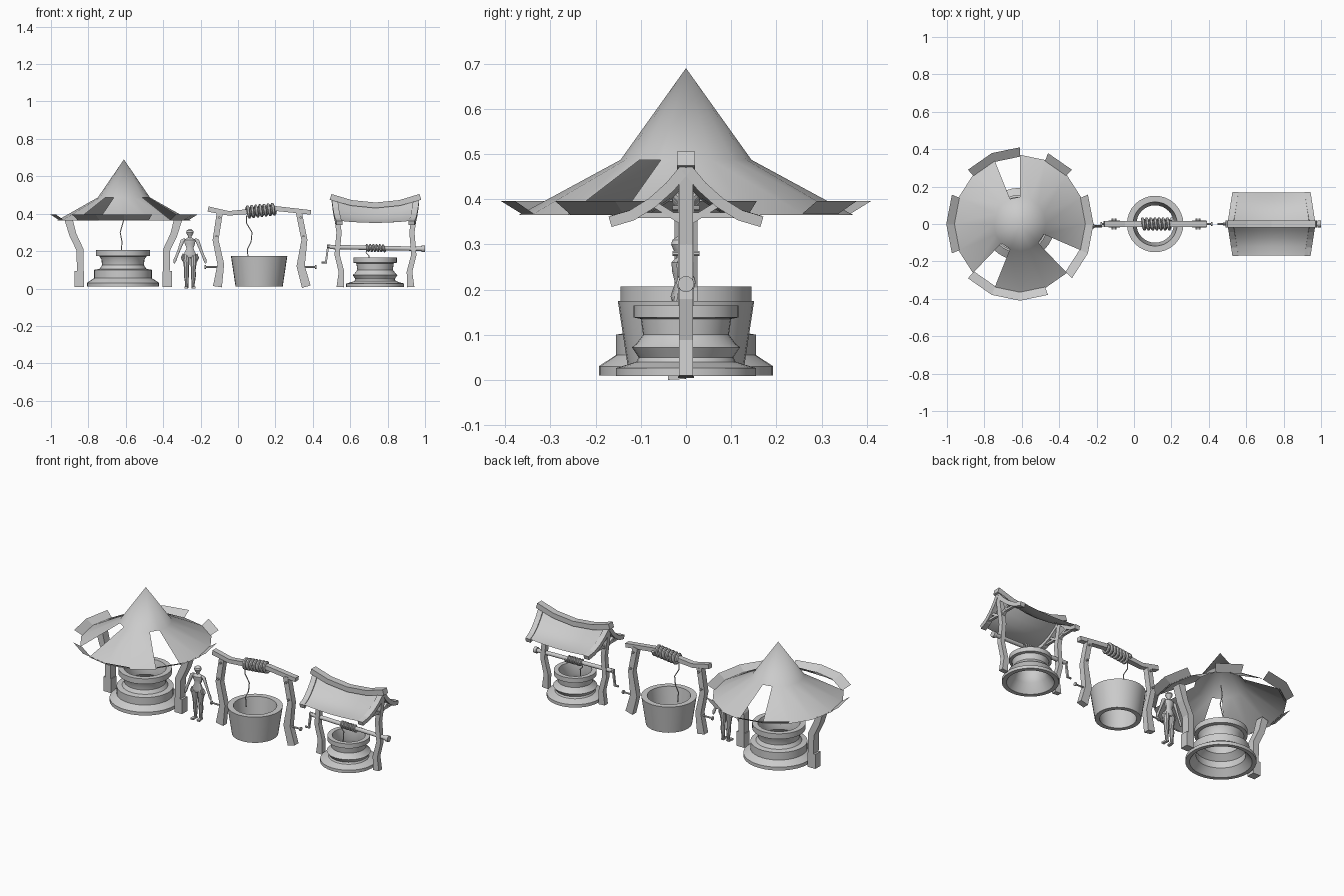
import bpy, bmesh, math
from mathutils import Vector

cube = bpy.data.objects.get("Cube")
if cube:
    bpy.data.objects.remove(cube)

stone = bpy.data.materials.new("plain grey")
stone.use_nodes = True
GREY = (0.6, 0.6, 0.6, 1)
stone.diffuse_color = GREY
stone.node_tree.nodes["Principled BSDF"].inputs["Base Color"].default_value = GREY


def finish(name, bm, smooth=False):
    bmesh.ops.recalc_face_normals(bm, faces=bm.faces)
    mesh = bpy.data.meshes.new(name)
    bm.to_mesh(mesh)
    bm.free()
    mesh.materials.append(stone)
    ob = bpy.data.objects.new(name, mesh)
    bpy.context.collection.objects.link(ob)
    if smooth:
        bpy.ops.object.select_all(action='DESELECT')
        ob.select_set(True)
        bpy.context.view_layer.objects.active = ob
        bpy.ops.object.shade_smooth_by_angle(angle=math.radians(35))
    return ob


def sweep(name, pts, sizes, ref=(0, 1, 0), sides=4):
    """Sweep a section along a path; sizes are half (across, along ref)."""
    bm = bmesh.new()
    pts = [Vector(p) for p in pts]
    ref = Vector(ref)
    k = math.sqrt(2) if sides == 4 else 1
    rings = []
    for i, p in enumerate(pts):
        t = pts[min(i + 1, len(pts) - 1)] - pts[max(i - 1, 0)]
        across = t.cross(ref).normalized()
        a, b = sizes[i] if isinstance(sizes, list) else sizes
        ring = []
        for j in range(sides):
            ang = math.tau * (j + 0.5) / sides
            ring.append(bm.verts.new(p + k * (across * a * math.cos(ang) + ref * b * math.sin(ang))))
        rings.append(ring)
    for r, s in zip(rings, rings[1:]):
        for j in range(sides):
            bm.faces.new((r[j], r[(j + 1) % sides], s[(j + 1) % sides], s[j]))
    bm.faces.new(rings[0])
    bm.faces.new(rings[-1])
    return finish(name, bm, sides > 4)


def lathe(name, cx, profile, steps=32):
    """Closed profile of (radius, height) turned around a vertical axis."""
    bm = bmesh.new()
    rings = [[bm.verts.new((cx + r * math.cos(math.tau * j / steps), r * math.sin(math.tau * j / steps), z))
              for j in range(steps)] for r, z in profile]
    for r, s in zip(rings, rings[1:] + rings[:1]):
        for j in range(steps):
            bm.faces.new((r[j], r[(j + 1) % steps], s[(j + 1) % steps], s[j]))
    return finish(name, bm, True)


def coil(name, x0, x1, z0, z1, radius, turns, wire):
    n = turns * 12
    path = [(x0 + (x1 - x0) * i / n, radius * math.cos(math.tau * i / 12),
             z0 + (z1 - z0) * i / n + radius * math.sin(math.tau * i / 12)) for i in range(n + 1)]
    sweep(name, path, (wire, wire), (1, 0, 0), 6)


def rope(name, pts):
    sweep(name, [(x, 0, z) for x, z in pts], (0.003, 0.003), sides=6)


def post(name, pts, depth):
    """Bent post from (x, z, half width) points."""
    sweep(name, [(x, 0, z) for x, z, w in pts], [(w, depth) for x, z, w in pts])


# ---- Large well ----
CX = -0.61
lathe("large_well_wall", CX - 0.005, [
    (0.193, 0.01), (0.193, 0.03), (0.155, 0.055), (0.155, 0.1), (0.125, 0.105), (0.112, 0.125),
    (0.115, 0.155), (0.125, 0.172), (0.145, 0.175), (0.145, 0.207), (0.115, 0.207),
    (0.1, 0.15), (0.1, 0.12), (0.135, 0.09), (0.135, 0.05), (0.17, 0.01)])

for side, name in ((-1, "large_well_right_post"), (1, "large_well_left_post")):
    xs = [(0.235, 0.0, 0.025), (0.235, 0.085, 0.025), (0.23, 0.086, 0.018), (0.232, 0.2, 0.019),
          (0.27, 0.28, 0.019), (0.295, 0.37, 0.022)]
    post(name, [(CX - 0.003 + side * x, z + 0.008, w) for x, z, w in xs], 0.025)

# Conical roof with three missing panels, then turned-up flaps round the rim
def rim(k, r, z):
    a = math.tau * k / 16
    return (CX + 0.96 * r * math.cos(a), r * math.sin(a), z)

bm = bmesh.new()
apex = bm.verts.new((CX, 0, 0.69))
upper = [bm.verts.new(rim(k, 0.145, 0.487)) for k in range(16)]
lower = [bm.verts.new(rim(k, 0.37, 0.365)) for k in range(16)]
for k in range(16):
    n = (k + 1) % 16
    bm.faces.new((apex, upper[k], upper[n]))
    if k not in (4, 10, 14):
        bm.faces.new((upper[k], lower[k], lower[n], upper[n]))
finish("large_well_roof", bm, True)

bm = bmesh.new()
for start, end in ((2, 3), (4, 6), (7, 9), (10, 13), (14, 17)):
    for k in range(start, end):
        bm.faces.new([bm.verts.new(rim(*c)) for c in
                      ((k, 0.36, 0.365), (k + 1, 0.36, 0.365), (k + 1, 0.41, 0.396), (k, 0.41, 0.396))])
bmesh.ops.remove_doubles(bm, verts=bm.verts, dist=0.0005)
finish("large_roof_flaps", bm)
rope("large_well_rope", [(CX - 0.005, 0.49), (CX - 0.015, 0.43), (CX, 0.37), (CX - 0.02, 0.3),
                         (CX - 0.01, 0.25), (CX - 0.014, 0.2)])

# ---- Tub well ----
TX = 0.113
lathe("tub_wall", TX, [(0.126, 0.01), (0.151, 0.175), (0.118, 0.175), (0.1, 0.01)])
post("tub_right_post", [(-0.11, 0.01, 0.024), (-0.092, 0.13, 0.018), (-0.12, 0.26, 0.016),
                        (-0.098, 0.4, 0.016)], 0.018)
post("tub_left_post", [(0.365, 0.01, 0.024), (0.335, 0.12, 0.022), (0.355, 0.26, 0.016),
                       (0.325, 0.41, 0.016)], 0.018)
post("tub_crossbeam", [(-0.16, 0.425, 0.014), (-0.05, 0.402, 0.012), (0.04, 0.41, 0.013),
                       (0.2, 0.428, 0.013), (0.39, 0.407, 0.012)], 0.016)
coil("tub_rope_coil", 0.045, 0.2, 0.408, 0.425, 0.027, 7, 0.009)
rope("tub_rope", [(0.045, 0.39), (0.045, 0.35), (0.075, 0.3), (0.07, 0.25), (0.05, 0.21), (0.055, 0.15)])
for name, x, z, end in (("right_peg", -0.11, 0.115, -0.175), ("left_peg", 0.35, 0.115, 0.415)):
    sweep("tub_" + name, [(x, 0, z), (end, 0, z)], (0.005, 0.005), sides=8)
    sweep("tub_" + name + "_head", [(end - 0.004, 0, z), (end + 0.004, 0, z)], (0.011, 0.011), sides=8)
for i, (x, z) in enumerate(((-0.1, 0.38), (0.335, 0.38), (-0.115, 0.28), (0.35, 0.28))):
    sweep("tub_post_pin_%d" % i, [(x, -0.03, z), (x, 0.03, z)], (0.006, 0.006), (1, 0, 0), 8)

# ---- Small well ----
SX = 0.735
lathe("small_well_wall", SX - 0.002, [
    (0.155, 0.008), (0.155, 0.026), (0.11, 0.04), (0.105, 0.05), (0.12, 0.072), (0.11, 0.08),
    (0.095, 0.1), (0.1, 0.135), (0.116, 0.138), (0.116, 0.165), (0.09, 0.165),
    (0.08, 0.1), (0.095, 0.06), (0.13, 0.008)])

# Rafter profile shared by the rafters and the roof sheet
curve = [(0.0, 0.47), (0.035, 0.428), (0.075, 0.392), (0.12, 0.364), (0.168, 0.35)]
for side, hand in ((-1, "right"), (1, "left")):
    post("small_well_%s_post" % hand, [(SX + side * x, z, w) for x, z, w in (
        (0.188, 0.008, 0.02), (0.182, 0.09, 0.015), (0.205, 0.18, 0.014),
        (0.195, 0.3, 0.014), (0.218, 0.47, 0.014))], 0.015)
    for ydir, end in ((-1, "front"), (1, "back")):
        sweep("%s_%s_rafter" % (end, hand),
              [(SX + side * (0.218 - 0.15 * y), ydir * y, z) for y, z in curve], (0.012, 0.016), (1, 0, 0))
        sweep("%s_%s_brace" % (end, hand),
              [(SX + side * 0.2, 0, 0.345), (SX + side * 0.205, ydir * 0.075, 0.392)], (0.007, 0.009), (1, 0, 0))
    sweep("%s_tie" % hand, [(SX + side * 0.203, y, 0.364) for y in (-0.115, 0.115)], (0.006, 0.008), (1, 0, 0))

post("small_roof_ridge", [(SX - 0.24, 0.49, 0.016), (SX - 0.13, 0.458, 0.015), (SX, 0.445, 0.015),
                          (SX + 0.13, 0.458, 0.015), (SX + 0.24, 0.49, 0.016)], 0.02)

# Sagging roof sheet
bm = bmesh.new()
rows = []
for y, z in [(-y, z) for y, z in reversed(curve[1:])] + curve:
    high = 1 - abs(y) / 0.168
    rows.append([bm.verts.new((SX + u * (0.2 + 0.012 * high), y,
                               z + 0.013 - (1 - u * u) * (0.04 * high + 0.012)))
                 for u in (-1, -0.67, -0.33, 0, 0.33, 0.67, 1)])
for r, s in zip(rows, rows[1:]):
    for j in range(len(r) - 1):
        bm.faces.new((r[j], r[j + 1], s[j + 1], s[j]))
finish("small_roof_sheet", bm, True)

# Axle, crank and rope
sweep("small_axle", [(0.49, 0, 0.222), (0.995, 0, 0.212)], (0.012, 0.012), sides=12)
sweep("axle_end", [(0.982, 0, 0.212), (1.0, 0, 0.212)], (0.018, 0.018), sides=12)
sweep("crank_arm", [(0.475, 0, 0.225), (0.495, 0, 0.225)], (0.01, 0.01), sides=8)
sweep("crank_bar", [(0.482, 0, 0.228), (0.47, 0, 0.14)], (0.005, 0.006))
sweep("crank_handle", [(0.447, 0, 0.139), (0.475, 0, 0.139)], (0.006, 0.006), sides=8)
coil("small_rope_coil", 0.685, 0.788, 0.217, 0.215, 0.016, 6, 0.006)
rope("small_rope", [(0.688, 0.205), (0.685, 0.19), (0.7, 0.175), (0.695, 0.1)])

# ---- Standing figure for scale ----
FX = -0.257

def body(name, pts, radii, flat=0.8):
    sweep(name, [(FX + x, y - 0.012, z) for x, y, z in pts], [(r, r * flat) for r in radii], sides=10)

body("figure_torso", [(0, 0, z) for z in (0.165, 0.185, 0.215, 0.24, 0.26, 0.272)],
     [0.026, 0.034, 0.019, 0.029, 0.031, 0.012], 0.65)
body("figure_head", [(0, 0, z) for z in (0.268, 0.28, 0.288, 0.3, 0.31, 0.318)],
     [0.009, 0.01, 0.016, 0.021, 0.018, 0.006], 1)
for s, hand in ((-1, "right"), (1, "left")):
    body("figure_%s_arm" % hand, [(s * 0.026, 0, 0.265), (s * 0.04, 0, 0.255), (s * 0.057, 0, 0.21),
                                  (s * 0.072, 0, 0.172), (s * 0.08, 0, 0.153), (s * 0.085, 0, 0.135)],
         [0.007, 0.011, 0.008, 0.007, 0.009, 0.004])
    body("figure_%s_leg" % hand, [(s * 0.017, 0, 0.185), (s * 0.02, 0, 0.15), (s * 0.018, 0, 0.1),
                                  (s * 0.019, 0.003, 0.07), (s * 0.017, 0.003, 0.025), (s * 0.017, 0.003, 0.002)],
         [0.017, 0.019, 0.013, 0.014, 0.009, 0.009], 1)
    body("figure_%s_pouch" % hand, [(s * 0.034, 0, 0.185), (s * 0.039, 0, 0.165), (s * 0.034, 0, 0.145)],
         [0.006, 0.01, 0.006], 1.2)
    sweep("figure_%s_foot" % hand, [(FX + s * 0.017, -0.002, 0.007), (FX + s * 0.021, -0.04, 0.005)],
          (0.005, 0.009), (1, 0, 0))
